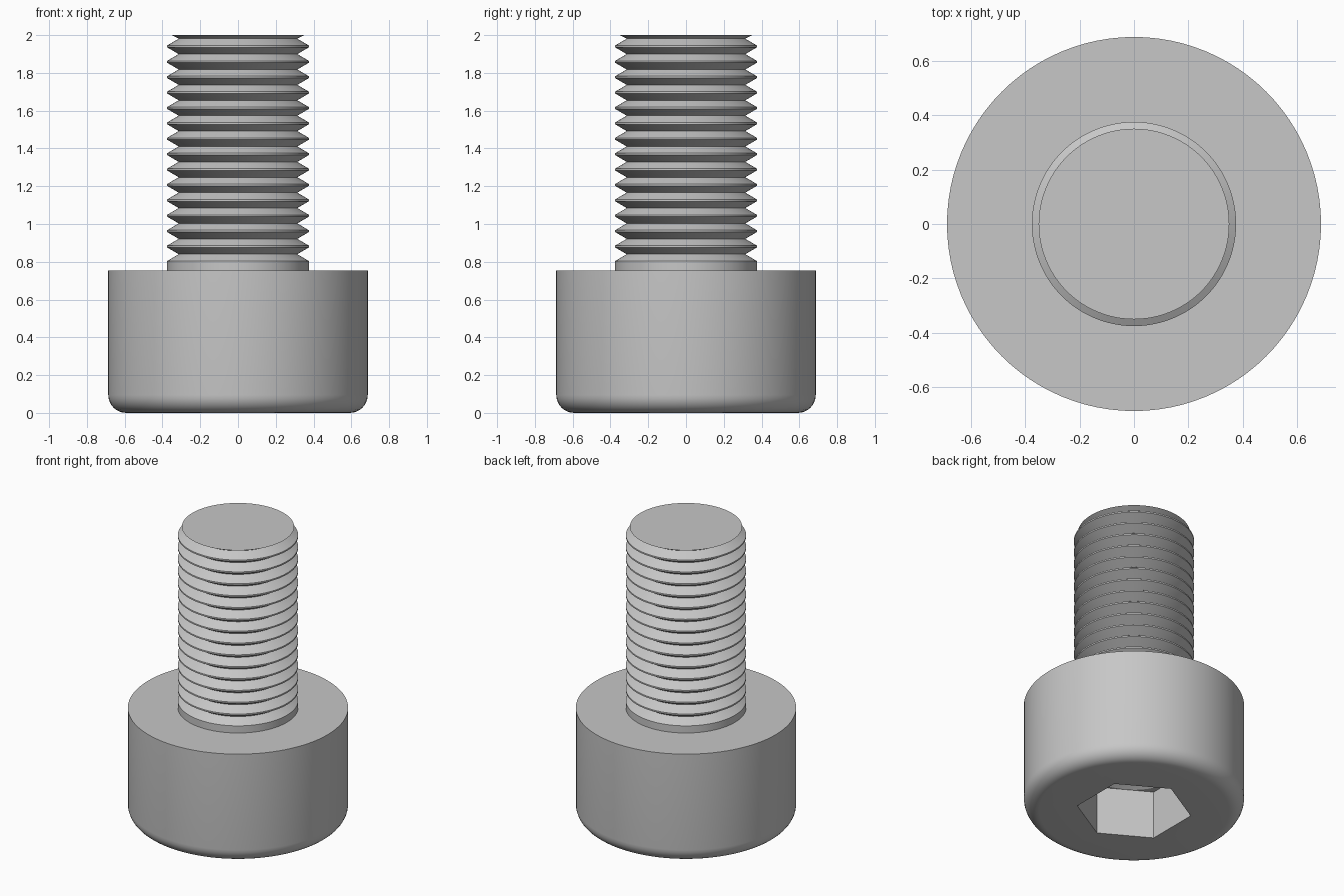
import bpy, bmesh, math

cube = bpy.data.objects.get("Cube")
if cube:
    bpy.data.objects.remove(cube, do_unlink=True)

SIDES = 96
HEAD_R, HEAD_H, FILLET = 0.687, 0.755, 0.095
SHANK_R, ROOT_R = 0.375, 0.314
PITCH, FIRST_ROOT, TURNS = 0.0815, 0.84, 14
FLAT = 0.005          # half width of a thread crest
HEX_R, HEX_DEPTH = 0.359, 0.33

steel = bpy.data.materials.new("light_grey_steel")
steel.use_nodes = True
GREY = (0.57, 0.57, 0.57, 1)
steel.diffuse_color = GREY
steel.node_tree.nodes["Principled BSDF"].inputs["Base Color"].default_value = GREY


def lathe(name, profile, sides=SIDES, start=0.0):
    """Revolve (radius, z) points around z; zero radius closes to a point."""
    bm = bmesh.new()
    rings = []
    for r, z in profile:
        if r == 0:
            rings.append([bm.verts.new((0, 0, z))])
            continue
        angles = [start + math.tau * i / sides for i in range(sides)]
        rings.append([bm.verts.new((r * math.cos(a), r * math.sin(a), z)) for a in angles])
    for low, high in zip(rings, rings[1:]):
        for i in range(sides):
            j = (i + 1) % sides
            if len(low) == 1:
                bm.faces.new((low[0], high[j], high[i]))
            elif len(high) == 1:
                bm.faces.new((low[i], low[j], high[0]))
            else:
                bm.faces.new((low[i], low[j], high[j], high[i]))
    bmesh.ops.recalc_face_normals(bm, faces=bm.faces)
    mesh = bpy.data.meshes.new(name)
    bm.to_mesh(mesh)
    bm.free()
    mesh.materials.append(steel)
    obj = bpy.data.objects.new(name, mesh)
    bpy.context.collection.objects.link(obj)
    return obj


def activate(obj):
    bpy.ops.object.select_all(action='DESELECT')
    obj.select_set(True)
    bpy.context.view_layer.objects.active = obj


def carve(target, cutter):
    mod = target.modifiers.new("cut", 'BOOLEAN')
    mod.operation = 'DIFFERENCE'
    mod.solver = 'EXACT'
    mod.object = cutter
    activate(target)
    bpy.ops.object.modifier_apply(modifier=mod.name)
    bpy.data.objects.remove(cutter, do_unlink=True)


# Cylindrical head with a rounded lower edge
profile = [(0, 0)]
for i in range(9):
    a = math.pi / 2 * i / 8
    profile.append((HEAD_R - FILLET + FILLET * math.sin(a), FILLET - FILLET * math.cos(a)))
profile += [(HEAD_R, HEAD_H), (0, HEAD_H)]
head = lathe("socket_head", profile)

# Hexagonal socket ending in a drilled cone
carve(head, lathe("hex_cutter", [(0, -0.1), (HEX_R, -0.1), (HEX_R, HEX_DEPTH), (0, HEX_DEPTH)],
                  6, math.pi / 6))
drill_r = HEX_R * math.cos(math.pi / 6) - 0.002
carve(head, lathe("drill_cutter", [(0, 0.25), (drill_r, 0.25), (drill_r, HEX_DEPTH),
                                   (0, HEX_DEPTH + 0.18)]))

# Shank with ring-shaped threads, cut off flat at the tip
profile = [(SHANK_R, HEAD_H), (SHANK_R, FIRST_ROOT - PITCH / 2 + FLAT)]
for i in range(TURNS):
    root = FIRST_ROOT + i * PITCH
    crest = root + PITCH / 2
    profile += [(ROOT_R, root), (SHANK_R, crest - FLAT), (SHANK_R, crest + FLAT)]
profile += [(ROOT_R, FIRST_ROOT + TURNS * PITCH), (0.35, 2), (0, 2)]
shank = lathe("threaded_shank", profile)

for obj in (head, shank):
    activate(obj)
    bpy.ops.object.shade_smooth_by_angle(angle=math.radians(30))
